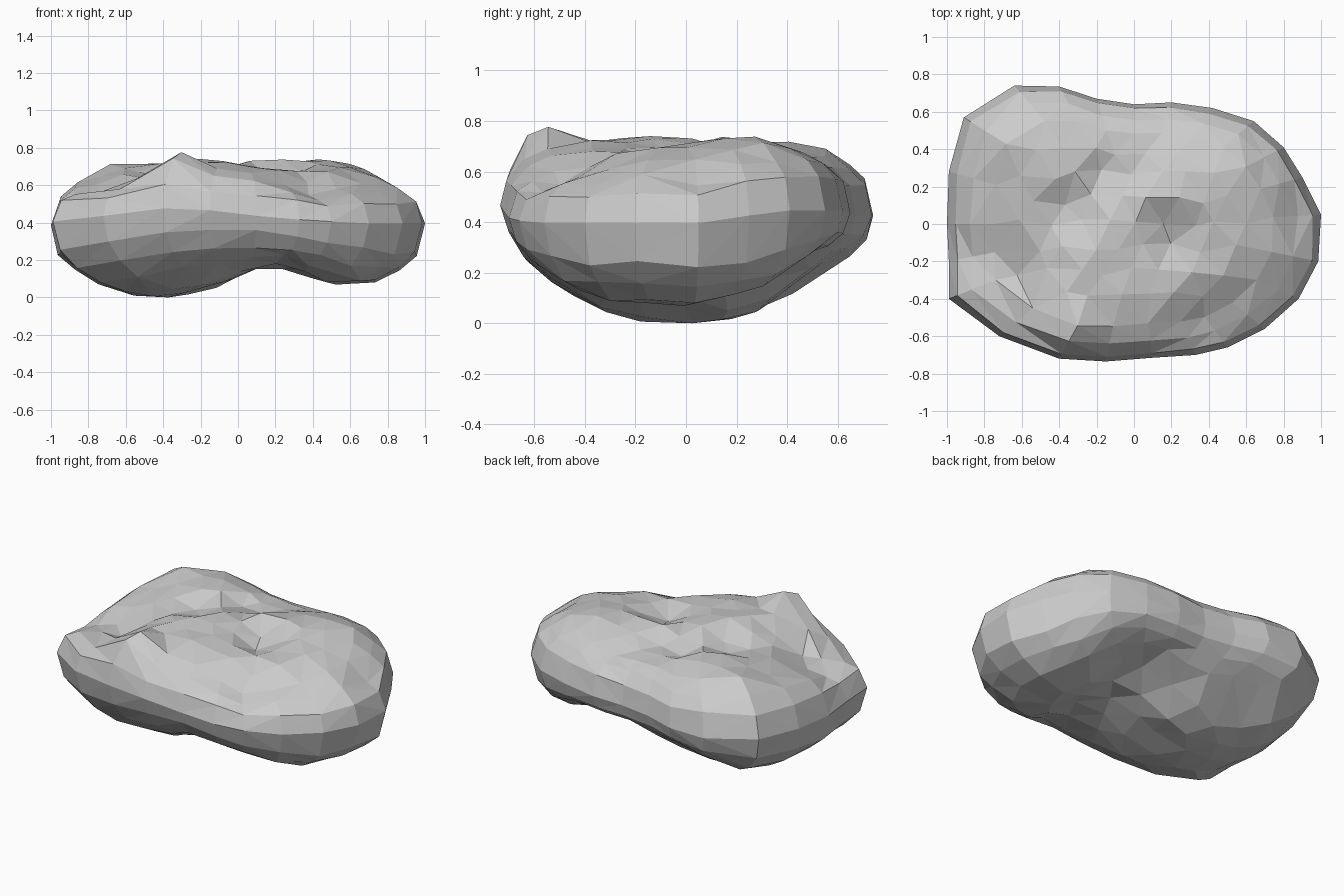
import bpy, bmesh, math, random
from mathutils import Vector
from mathutils.geometry import delaunay_2d_cdt

if "Cube" in bpy.data.objects:
    bpy.data.objects.remove(bpy.data.objects["Cube"])
random.seed(4)

# Widest outline of the rock (x, y, z), counter-clockwise
RIM = [(1, .05, .42), (.9, .25, .45), (.8, .41, .47), (.64, .55, .47), (.42, .62, .47),
       (.2, .65, .46), (0, .64, .45), (-.2, .67, .45), (-.4, .735, .45), (-.64, .74, .45),
       (-.91, .57, .45), (-.99, .28, .43), (-1, 0, .41), (-.99, -.2, .42), (-.99, -.4, .43),
       (-.72, -.6, .46), (-.4, -.72, .5), (-.15, -.735, .49), (.1, -.715, .46), (.33, -.7, .44),
       (.5, -.66, .43), (.7, -.56, .42), (.88, -.4, .42), (.985, -.2, .42)]

# Bumps and hollows: x, y, radius, height change
TOP = [(.2, -.08, .17, -.11), (.1, .42, .15, -.04), (-.12, .25, .15, -.09),
       (-.36, .05, .14, -.1), (-.63, -.2, .16, -.16), (-.88, -.25, .17, -.14),
       (-.36, -.6, .14, .17), (.42, -.55, .22, -.15), (.58, .32, .2, .05),
       (-.72, .1, .2, -.04), (-.72, .5, .22, .06), (.17, .17, .1, .03),
       (-.65, -.5, .13, -.08), (.95, 0, .2, -.1), (.75, -.38, .15, -.1)]
BOTTOM = [(.2, -.45, .24, .13), (.2, -.05, .26, .16), (.2, .4, .28, .22),
          (.55, .52, .2, .1), (-.4, .6, .24, .18), (-.15, -.1, .2, .04),
          (-.55, 0, .25, -.02)]


def field(base, bumps, x, y):
    return base + sum(h * math.exp(-((x - a) ** 2 + (y - b) ** 2) / (r * r))
                      for a, b, r, h in bumps)


def rim_at(x, y):
    """Fraction of the way out to the rim, and the rim height, in this direction."""
    for i, p in enumerate(RIM):
        q = RIM[(i + 1) % len(RIM)]
        det = p[0] * q[1] - p[1] * q[0]
        a, b = (x * q[1] - y * q[0]) / det, (p[0] * y - p[1] * x) / det
        if a >= -1e-9 and b >= -1e-9:
            s = a + b
            return s, (a * p[2] + b * q[2]) / s if s else .45
    return 0, .45


def unrolled(p):
    """Spread the steep flanks out so they triangulate evenly."""
    s = min(1, rim_at(p.x, p.y)[0])
    return p * (math.asin(s) / s) if s > 1e-6 else p


def cap(bm, rim, scales, step, base, bumps, n_x, n_y):
    """Close one side of the rim with a coarse, uneven triangulated surface."""
    pts = [Vector(p[:2]) for p in RIM]
    for s in scales:
        pts += [Vector(p[:2]) * s * random.uniform(.99, 1.01) for p in RIM]
    limit = scales[-1] - .6 * step
    for r in range(-8, 9):
        for c in range(-10, 11):
            x = (c + .5 * (r % 2)) * step + random.uniform(-.2, .2) * step
            y = r * step * .87 + random.uniform(-.2, .2) * step
            if rim_at(x, y)[0] < limit:
                pts.append(Vector((x, y)))
    count = len(RIM)
    edges = [(i, (i + 1) % count) for i in range(count)]
    _, _, tris, origin, _, _ = delaunay_2d_cdt([unrolled(p) for p in pts], edges, [], 1, 1e-6)
    verts = list(rim)
    for p in pts[count:]:
        s, z0 = rim_at(p.x, p.y)
        n = n_y + (n_x - n_y) * p.x ** 2 / (p.length_squared + 1e-9)
        f = max(0, 1 - s ** n) ** (1 / n)
        z = z0 + (field(base, bumps, p.x, p.y) - z0) * f + random.uniform(-.01, .01)
        verts.append(bm.verts.new((p.x, p.y, z)))
    for t in tris:
        bm.faces.new([verts[origin[i][0]] for i in t])


# Rock: uneven top and two-lobed underside sharing one rim
bm = bmesh.new()
rim = [bm.verts.new(p) for p in RIM]
cap(bm, rim, (.96, .87, .75), .15, .765, TOP, 2.5, 2.5)
cap(bm, rim, (.96, .87, .74), .18, .015, BOTTOM, 2.5, 1.75)
bmesh.ops.recalc_face_normals(bm, faces=bm.faces)
low = min(v.co.z for v in bm.verts)
for v in bm.verts:
    v.co.z -= low
mesh = bpy.data.meshes.new("rock")
bm.to_mesh(mesh)
bm.free()
bpy.context.collection.objects.link(bpy.data.objects.new("rock", mesh))
